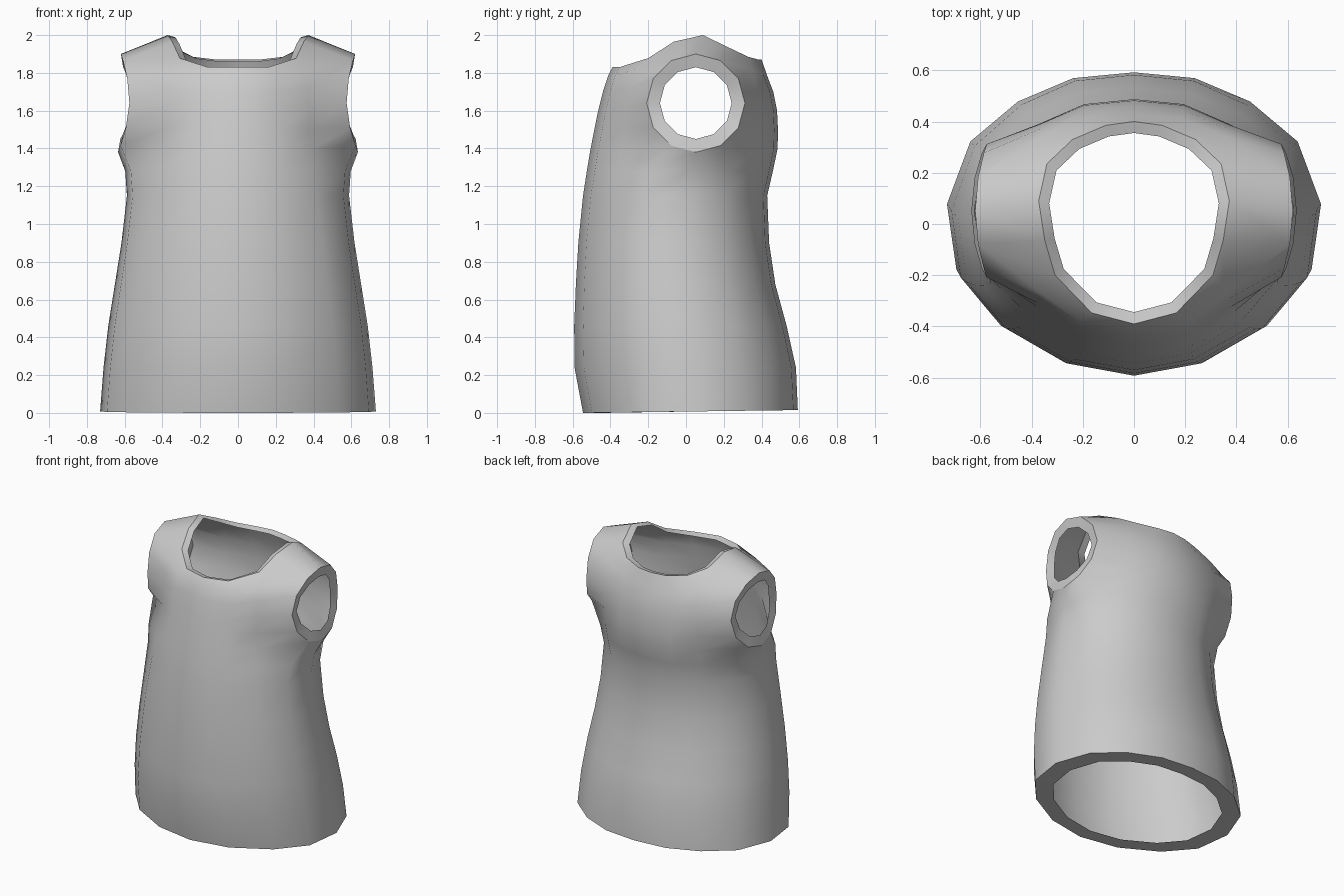
import bpy, bmesh, math

if "Cube" in bpy.data.objects:
    bpy.data.objects.remove(bpy.data.objects["Cube"])

# Half cross-section, front centre to back centre (unit x, unit y)
SECTION = [(0, -1), (.38, -.915), (.73, -.67), (.95, -.35), (1, .095),
           (.875, .525), (.62, .80), (.325, .96), (0, 1)]
# Torso rows: height, half width, front y, back y
ROWS = [(.0, .73, -.545, .592), (.24, .712, -.59, .582), (.46, .687, -.592, .533),
        (.68, .652, -.583, .473), (.90, .617, -.57, .44), (1.15, .588, -.545, .43),
        (1.28, .597, -.525, .46),
        # rows alongside the armholes
        (1.40, .60, -.505, .485), (1.50, .60, -.485, .487), (1.60, .60, -.465, .482),
        (1.70, .59, -.44, .462), (1.785, .57, -.412, .43)]
ARM0, ARM1 = 7, 11            # first and last armhole row
# Neck edge, front centre to back centre
NECK = [(0, -.39, 1.83), (.165, -.347, 1.832), (.308, -.2, 1.878), (.348, -.065, 1.965),
        (.372, .09, 2.0), (.34, .235, 1.93), (.24, .33, 1.885), (.11, .385, 1.87), (0, .40, 1.87)]
TOP = len(ROWS)


def arm_point(row, col, radius, inset):
    """Point on the twelve-sided armhole edge."""
    k = row - ARM0 + 1
    if col == 4:
        k = 0 if row == ARM0 else 6
    a = math.radians(30 * k)
    side = -1 if col == 3 else 1
    c = math.cos(a)
    x = .575 + .045 * c * c + (.015 * c if c > 0 else 0)
    return x - inset, .052 + side * radius * math.sin(a), 1.64 - radius * c


def point(row, col, inner):
    """Point of the right half of the cloth, or of the inner border of an opening."""
    if row == TOP:
        x, y, z = NECK[col]
        return (x * .89, .01 + (y - .01) * .885, z - .012) if inner else (x, y, z)
    if ARM0 <= row <= ARM1 and 3 <= col <= 5:
        return arm_point(row, col, .19 if inner else .26, .012 if inner else 0)
    z, w, front, back = ROWS[row]
    ux, uy = SECTION[col]
    mid, half = (front + back) / 2, (back - front) / 2
    if row == 0:                              # hem dips slightly at the front
        z = .0075 * (1 + uy)
    if row >= ARM0 and col in (2, 6):         # chest rows rise towards the shoulder
        z += .008 * (row - ARM0)
    if col == 2:                              # chest flattens in front of the arms
        ux *= 1 - .14 * min(1, max(0, (row - 4) / 4))
    s = .82 if inner else 1
    return ux * w * s, mid + uy * half * s, z


bm = bmesh.new()
grid = {}


def vert(row, col, inner=False):
    """Shared vertex for a row and column, made on first use."""
    key = (row, col, inner)
    if key not in grid:
        x, y, z = point(row, min(col, 16 - col), inner)
        grid[key] = bm.verts.new((x if col <= 8 else -x, y, z))
    return grid[key]


def turned_edge(loop):
    """Turn the cloth inwards along an opening, with a crisp border."""
    for a, b in zip(loop, loop[1:] + loop[:1]):
        bm.faces.new([vert(*a), vert(*b), vert(*b, True), vert(*a, True)])
        bm.edges.get((vert(*a), vert(*b))).smooth = False


# Cloth, leaving the armholes open
for row in range(TOP):
    for col in range(16):
        nxt = (col + 1) % 16
        if ARM0 <= row < ARM1 and col in (3, 4, 11, 12):
            continue
        bm.faces.new([vert(row, col), vert(row, nxt), vert(row + 1, nxt), vert(row + 1, col)])

# Hem, neck and armhole edges
turned_edge([(0, c) for c in range(16)])
turned_edge([(TOP, c) for c in range(16)])
for a, m, b in ((3, 4, 5), (11, 12, 13)):
    rows = list(range(ARM0, ARM1 + 1))
    turned_edge([(ARM0, m)] + [(r, b) for r in rows] + [(ARM1, m)] + [(r, a) for r in rows[::-1]])

bmesh.ops.recalc_face_normals(bm, faces=bm.faces[:])
mesh = bpy.data.meshes.new("vest")
bm.to_mesh(mesh)
bm.free()
vest = bpy.data.objects.new("vest", mesh)
bpy.context.collection.objects.link(vest)

cloth = bpy.data.materials.new("grey cloth")
cloth.diffuse_color = (.6, .6, .6, 1)
cloth.use_nodes = True
cloth.node_tree.nodes["Principled BSDF"].inputs["Base Color"].default_value = cloth.diffuse_color
mesh.materials.append(cloth)

bpy.context.view_layer.objects.active = vest
vest.select_set(True)
bpy.ops.object.shade_smooth_by_angle(angle=math.radians(60), keep_sharp_edges=True)
